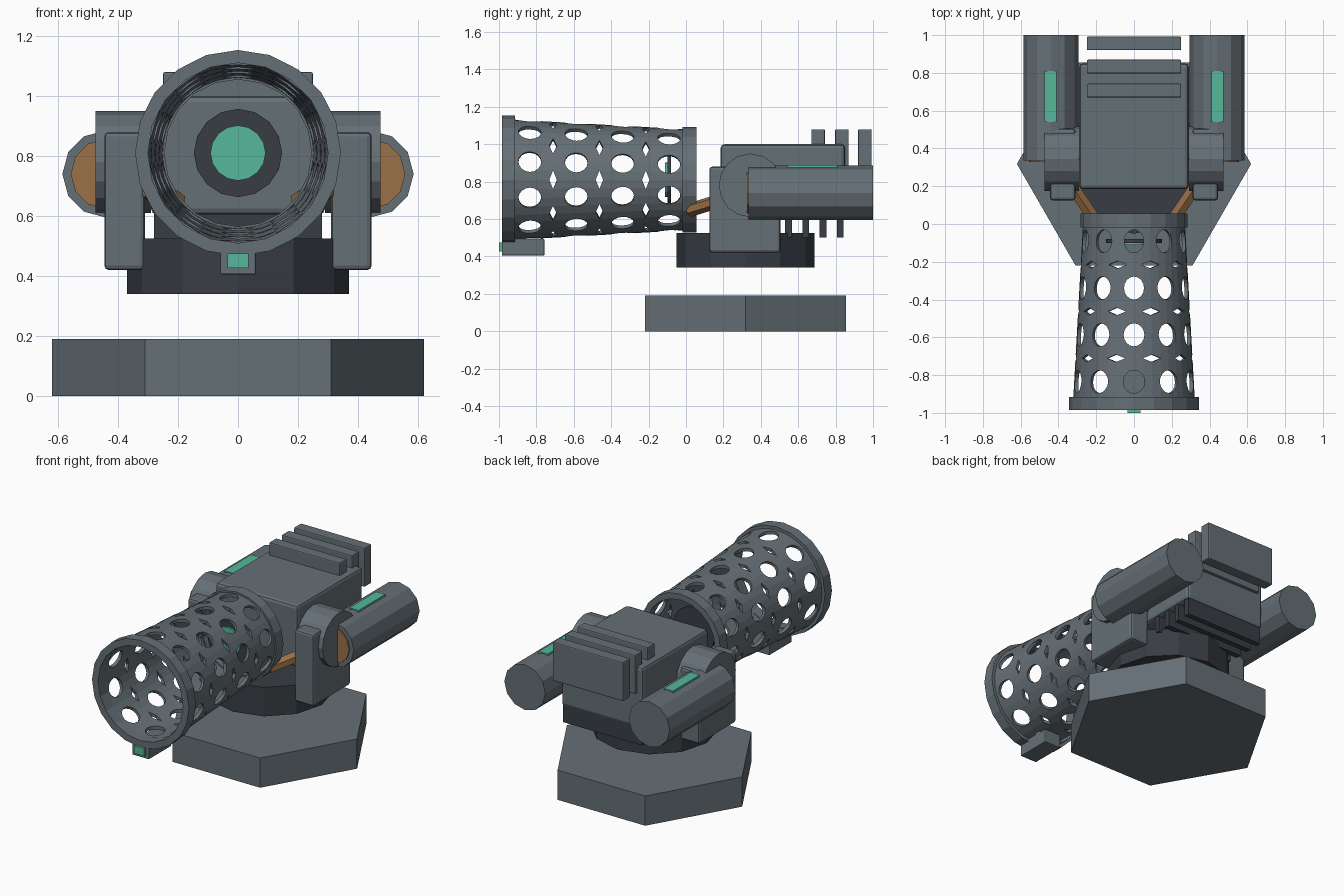
import bpy, bmesh
from math import pi, cos, sin
from mathutils import Vector, Matrix

if "Cube" in bpy.data.objects:
    bpy.data.objects.remove(bpy.data.objects["Cube"])


def material(name, rgb):
    m = bpy.data.materials.new(name)
    m.diffuse_color = (*rgb, 1)
    m.use_nodes = True
    m.node_tree.nodes["Principled BSDF"].inputs["Base Color"].default_value = m.diffuse_color
    return m


STEEL = material("steel", (0.13, 0.16, 0.18))
DARK = material("dark_steel", (0.04, 0.047, 0.057))
GREEN = material("green_glow", (0.09, 0.48, 0.32))
COPPER = material("copper", (0.32, 0.16, 0.065))
AXIS_Z = 0.81  # height of the barrel axis


def finish(bm, name, mat):
    bmesh.ops.recalc_face_normals(bm, faces=bm.faces)
    me = bpy.data.meshes.new(name)
    bm.to_mesh(me)
    bm.free()
    me.materials.append(mat)
    ob = bpy.data.objects.new(name, me)
    bpy.context.collection.objects.link(ob)
    return ob


def box(name, x, y, z, mat=STEEL, bevel=0):
    """Box from (min, max) ranges, with optional rounded edges."""
    bm = bmesh.new()
    bmesh.ops.create_cube(bm, size=1)
    for v in bm.verts:
        v.co = [(a + b) / 2 + c * (b - a) for c, (a, b) in zip(v.co, (x, y, z))]
    ob = finish(bm, name, mat)
    if bevel:
        mod = ob.modifiers.new("bevel", "BEVEL")
        mod.width, mod.segments = bevel, 2
    return ob


def rod(name, a, b, r, sides, mat=STEEL):
    """Solid cylinder from point a to point b."""
    a, b = Vector(a), Vector(b)
    bm = bmesh.new()
    turn = (b - a).to_track_quat("Z", "Y").to_matrix().to_4x4()
    bmesh.ops.create_cone(bm, cap_ends=True, segments=sides, radius1=r, radius2=r,
                          depth=(b - a).length,
                          matrix=Matrix.Translation((a + b) / 2) @ turn)
    return finish(bm, name, mat)


def tube(name, profile, sides, mat=STEEL):
    """Closed (radius, y) profile turned round the barrel axis."""
    bm = bmesh.new()
    rings = []
    for i in range(sides):
        t = 2 * pi * i / sides
        rings.append([bm.verts.new((r * sin(t), y, AXIS_Z + r * cos(t))) for r, y in profile])
    n = len(profile)
    for i in range(sides):
        p, q = rings[i], rings[(i + 1) % sides]
        for j in range(n):
            k = (j + 1) % n
            bm.faces.new((p[j], p[k], q[k], q[j]))
    return finish(bm, name, mat)


# Base and turntable
rod("base", (0, 0.318, 0), (0, 0.318, 0.19), 0.62, 6)
base = bpy.data.objects["base"]
if max(abs(v.co.x) for v in base.data.vertices) < 0.6:
    spin = Matrix.Translation((0, 0.318, 0)) @ Matrix.Rotation(pi / 6, 4, "Z") @ Matrix.Translation((0, -0.318, 0))
    base.data.transform(spin)
rod("turntable", (0, 0.318, 0.34), (0, 0.318, 0.525), 0.37, 12, DARK)

# Main body, top cooling fins and lower ribs
box("body", (-0.29, 0.29), (0.185, 0.85), (0.605, 1.0), bevel=0.02)
for y in (0.67, 0.797, 0.92):
    box("top_fin", (-0.25, 0.25), (y, y + 0.073), (0.83, 1.08), bevel=0.007)
for y in (0.53, 0.622, 0.714, 0.806):
    box("lower_rib", (-0.28, 0.28), (y, y + 0.036), (0.5, 0.63), DARK)

# Side assemblies, mirrored
for s in (-1, 1):
    def span(a, b):
        return tuple(sorted((s * a, s * b)))
    box("side_arm", span(0.31, 0.445), (0.125, 0.505), (0.42, 0.88), bevel=0.015)
    rod("pivot_disc", (s * 0.29, 0.345, 0.78), (s * 0.475, 0.345, 0.78), 0.17, 16)
    rod("side_tank", (s * 0.44, 0.335, 0.74), (s * 0.44, 1.0, 0.74), 0.145, 12)
    rod("tank_cap", (s * 0.44, 0.327, 0.74), (s * 0.44, 0.35, 0.74), 0.117, 12, COPPER)
    rod("feed_pipe", (s * 0.205, 0.02, 0.648), (s * 0.42, 0.335, 0.745), 0.037, 6, COPPER)
    box("tank_light", span(0.41, 0.475), (0.54, 0.81), (0.85, 0.888), GREEN)

# Perforated barrel shroud
shroud = tube("barrel_shroud", [(0.322, -0.93), (0.27, 0.0), (0.25, 0.0), (0.302, -0.93)], 40)

# Cutter prisms: ten round holes per row, diamonds between the rows
bm = bmesh.new()


def prism(angle, y, half_w, half_y, sides):
    out = Vector((sin(angle), 0, cos(angle)))
    side = Vector((cos(angle), 0, -sin(angle)))
    loops = []
    for r in (0.21, 0.4):
        loops.append([bm.verts.new(Vector((0, y, AXIS_Z)) + out * r
                                   + side * (half_w * cos(2 * pi * i / sides))
                                   + Vector((0, half_y * sin(2 * pi * i / sides), 0)))
                      for i in range(sides)])
    bm.faces.new(loops[0])
    bm.faces.new(loops[1][::-1])
    for i in range(sides):
        k = (i + 1) % sides
        bm.faces.new((loops[0][i], loops[1][i], loops[1][k], loops[0][k]))


for row in range(4):
    y = -0.835 + row * 0.248
    for i in range(10):
        prism(i * pi / 5, y, 0.057 - 0.002 * row, 0.061, 16)
        if row < 3:
            prism((i + 0.5) * pi / 5, y + 0.124, 0.05, 0.02, 4)
cutter = finish(bm, "hole_cutter", STEEL)
cutter.hide_render = True
mod = shroud.modifiers.new("holes", "BOOLEAN")
mod.operation, mod.solver, mod.object = "DIFFERENCE", "EXACT", cutter
bpy.context.view_layer.objects.active = shroud
bpy.ops.object.modifier_apply(modifier=mod.name)
bpy.data.objects.remove(cutter)

# Muzzle and breech rings
tube("muzzle_ring", [(0.343, -0.985), (0.343, -0.915), (0.3, -0.915), (0.3, -0.985)], 20)
tube("breech_ring", [(0.283, -0.018), (0.283, 0.055), (0.245, 0.055), (0.245, -0.018)], 20)

# Glowing emitter inside the barrel
rod("emitter_disc", (0, -0.1, AXIS_Z), (0, -0.08, AXIS_Z), 0.147, 16, DARK)
rod("emitter_lens", (0, -0.112, AXIS_Z), (0, -0.095, AXIS_Z), 0.092, 16, GREEN)

# Sensor under the muzzle
box("sensor", (-0.06, 0.06), (-0.985, -0.757), (0.405, 0.495), bevel=0.006)
box("sensor_lens", (-0.035, 0.035), (-1.0, -0.97), (0.427, 0.475), GREEN)
